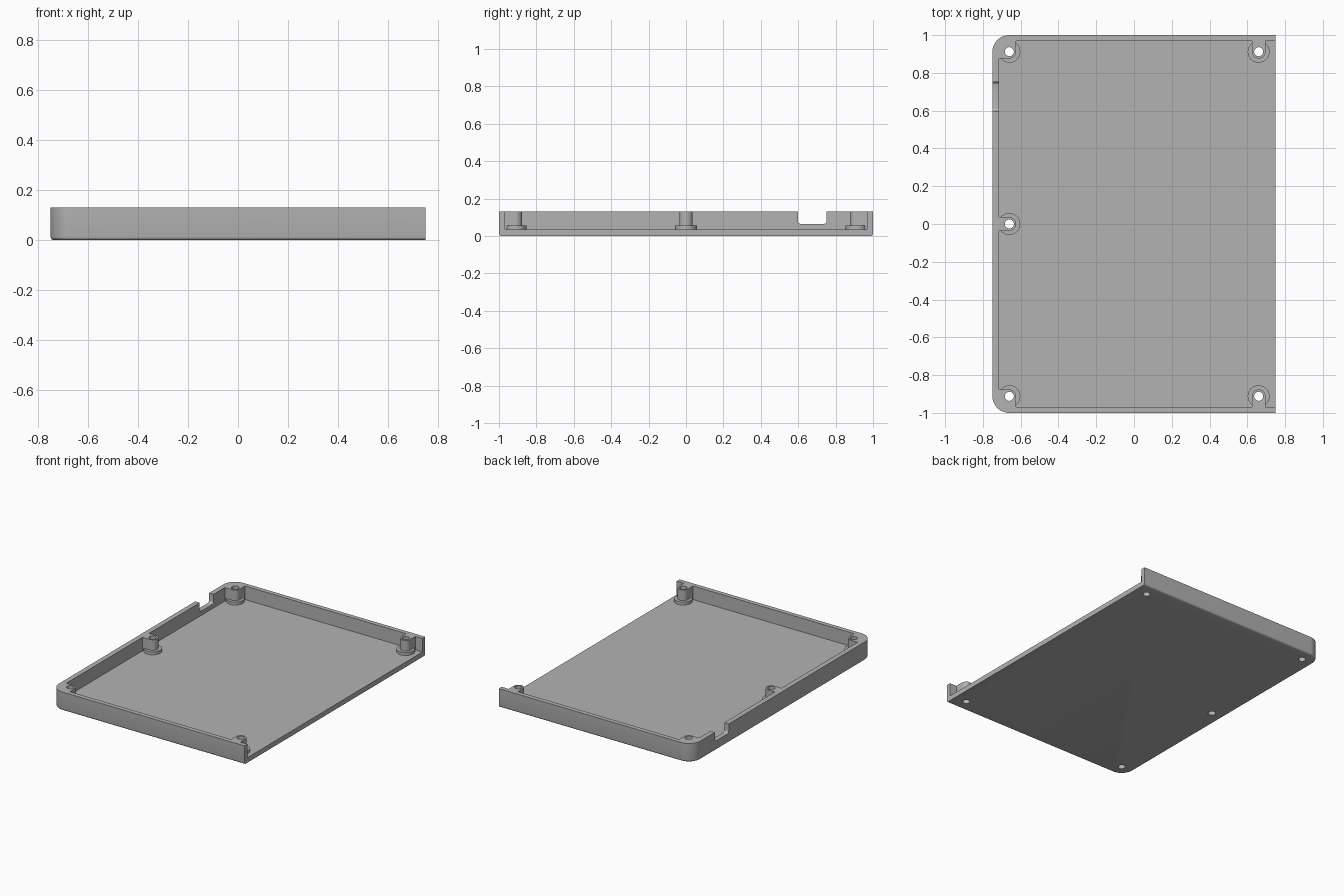
import bpy, bmesh
from math import cos, sin, pi

cube = bpy.data.objects.get("Cube")
if cube:
    bpy.data.objects.remove(cube, do_unlink=True)

HALF_X, HALF_Y, HEIGHT = 0.75, 1.0, 0.13
FLOOR, CORNER, POST_X, POST_Y = 0.035, 0.09, 0.66, 0.912

grey = bpy.data.materials.new("plain grey")
grey.use_nodes = True
colour = (0.45, 0.45, 0.45, 1)
grey.diffuse_color = colour
grey.node_tree.nodes["Principled BSDF"].inputs["Base Color"].default_value = colour


def arc(cx, cy, r, start, end, steps):
    angles = [start + (end - start) * i / steps for i in range(steps + 1)]
    return [(cx + r * cos(a), cy + r * sin(a)) for a in angles]


def make(name, bm):
    bmesh.ops.recalc_face_normals(bm, faces=bm.faces)
    mesh = bpy.data.meshes.new(name)
    bm.to_mesh(mesh)
    bm.free()
    mesh.materials.append(grey)
    obj = bpy.data.objects.new(name, mesh)
    bpy.context.collection.objects.link(obj)
    return obj


def prism(points, z0, z1):
    bm = bmesh.new()
    face = bm.faces.new([bm.verts.new((x, y, z0)) for x, y in points])
    new = bmesh.ops.extrude_face_region(bm, geom=[face])["geom"]
    verts = [v for v in new if isinstance(v, bmesh.types.BMVert)]
    bmesh.ops.translate(bm, verts=verts, vec=(0, 0, z1 - z0))
    return bm


def box(x0, x1, y0, y1, z0, z1):
    return prism([(x0, y0), (x1, y0), (x1, y1), (x0, y1)], z0, z1)


def column(cx, cy, r, dx, dy, z0, z1):
    # Round column stretched into the neighbouring walls
    bm = bmesh.new()
    for sx in {0, dx}:
        for sy in {0, dy}:
            for x, y in arc(cx + sx, cy + sy, r, 0, 2 * pi, 48)[:-1]:
                bm.verts.new((x, y, z0))
                bm.verts.new((x, y, z1))
    result = bmesh.ops.convex_hull(bm, input=bm.verts)
    loose = {v for v in result["geom_interior"] + result["geom_unused"]
             if isinstance(v, bmesh.types.BMVert)}
    bmesh.ops.delete(bm, geom=list(loose), context='VERTS')
    bmesh.ops.dissolve_limit(bm, angle_limit=0.01, verts=bm.verts, edges=bm.edges)
    return bm


def subtract(target, bm):
    cutter = make("cutter", bm)
    cutter.hide_render = True
    mod = target.modifiers.new("cut", 'BOOLEAN')
    mod.operation = 'DIFFERENCE'
    mod.solver = 'EXACT'
    mod.object = cutter
    bpy.context.view_layer.objects.active = target
    bpy.ops.object.modifier_apply(modifier=mod.name)
    bpy.data.objects.remove(cutter, do_unlink=True)


# Outer shell: two rounded corners, square open end, softened bottom edge
outline = [(HALF_X, -HALF_Y), (HALF_X, HALF_Y)]
outline += arc(CORNER - HALF_X, HALF_Y - CORNER, CORNER, pi / 2, pi, 14)
outline += arc(CORNER - HALF_X, CORNER - HALF_Y, CORNER, pi, 1.5 * pi, 14)
bm = prism(outline, 0, HEIGHT)
rim = [e for e in bm.edges if all(v.co.z < 0.001 for v in e.verts)
       and not all(v.co.x > HALF_X - 0.001 for v in e.verts)]
bmesh.ops.bevel(bm, geom=rim, offset=0.013, segments=4, profile=0.5, affect='EDGES')
tray = make("tray", bm)

# Inner space, leaving screw posts and their collars standing
space = make("inner_space", box(-0.715, 1, -0.968, 0.968, FLOOR, 0.2))
posts = [(sx * POST_X, sy * POST_Y, -0.1 if sx < 0 else 0, sy * 0.1)
         for sx in (-1, 1) for sy in (-1, 1)]
posts.append((-POST_X, 0, -0.1, 0))
for x, y, dx, dy in posts:
    subtract(space, column(x, y, 0.036, dx, dy, 0, 0.25))
    subtract(space, column(x, y, 0.058, 0, 0, 0, 0.056))
bm = bmesh.new()
bm.from_mesh(space.data)
bpy.data.objects.remove(space, do_unlink=True)
subtract(tray, bm)

# Screw holes
for x, y, dx, dy in posts:
    subtract(tray, column(x, y, 0.024, 0, 0, -0.1, 0.25))

# Cable notch with rounded lower corners
bm = box(-0.8, -0.69, 0.598, 0.752, 0.065, 0.25)
low = [e for e in bm.edges if all(v.co.z < 0.07 for v in e.verts)
       and abs(e.verts[0].co.x - e.verts[1].co.x) > 0.01]
bmesh.ops.bevel(bm, geom=low, offset=0.016, segments=5, profile=0.5, affect='EDGES')
subtract(tray, bm)

# Smooth the round parts, keep the edges crisp
for obj in bpy.context.selected_objects:
    obj.select_set(False)
tray.select_set(True)
bpy.context.view_layer.objects.active = tray
bpy.ops.object.shade_smooth_by_angle(angle=pi / 6)
